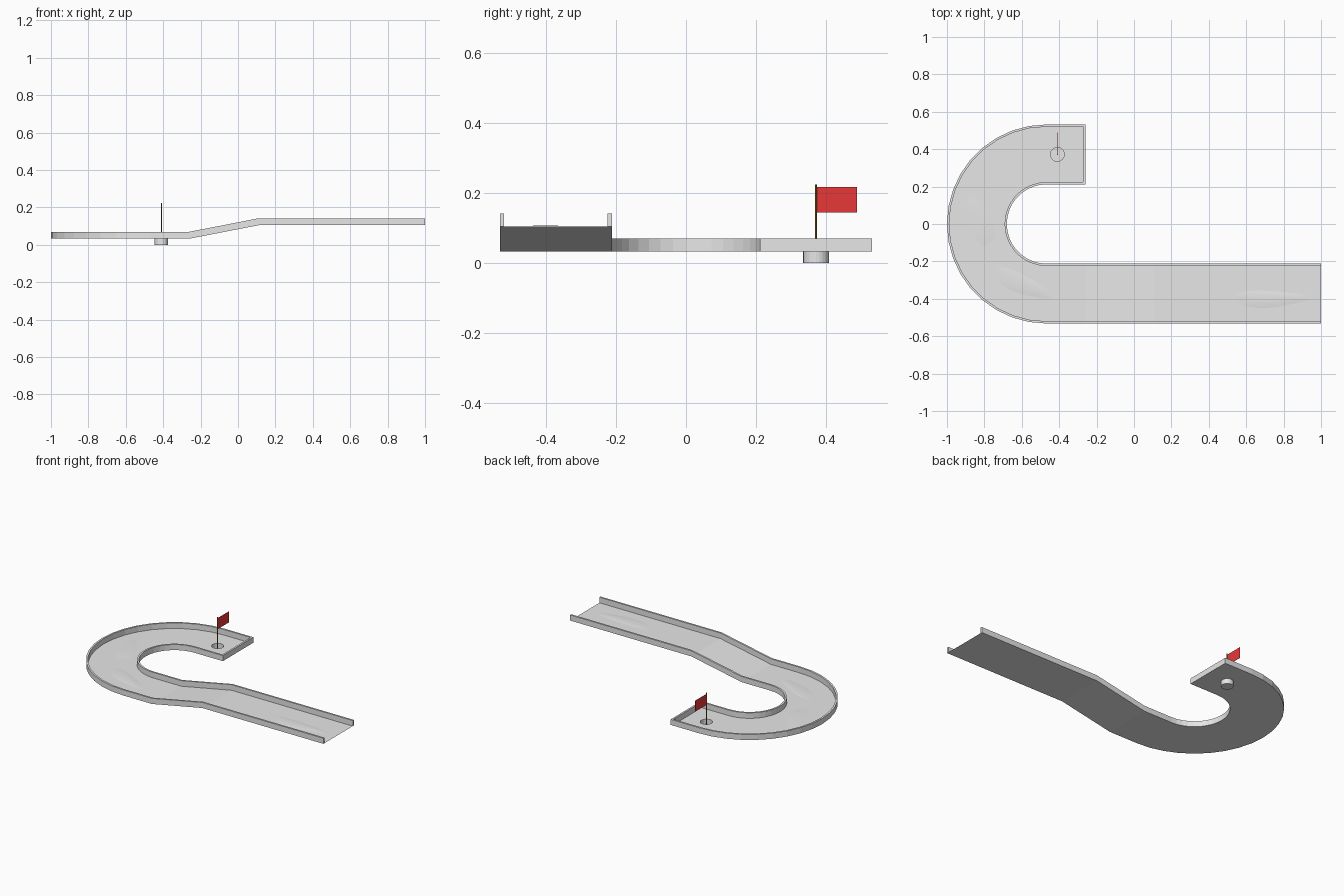
import bpy, bmesh, math

if "Cube" in bpy.data.objects:
    bpy.data.objects.remove(bpy.data.objects["Cube"])

R_IN, R_OUT, WALL_T, WALL_H = 0.212, 0.532, 0.012, 0.037
ARC_X, END_X, LOW, HIGH = -0.468, -0.26, 0.033, 0.105
CUP = (-0.41, 0.372)
CUP_R = 0.037


def material(name, rgb):
    m = bpy.data.materials.new(name)
    m.diffuse_color = (*rgb, 1)
    m.use_nodes = True
    m.node_tree.nodes["Principled BSDF"].inputs["Base Color"].default_value = m.diffuse_color
    return m


GREY = material("light grey", (0.8, 0.8, 0.8))
RED = material("flag red", (1.0, 0.05, 0.05))
BROWN = material("pole brown", (0.3, 0.17, 0.02))


def finish(bm, name, mat, recalc=True):
    if recalc:
        bmesh.ops.recalc_face_normals(bm, faces=bm.faces)
    me = bpy.data.meshes.new(name)
    bm.to_mesh(me)
    bm.free()
    me.materials.append(mat)
    ob = bpy.data.objects.new(name, me)
    bpy.context.collection.objects.link(ob)
    return ob


# Stations along the lane: (base x, floor height, outward angle)
SEGS = 18
stations = [(1.0, HIGH, -90), (0.11, HIGH, -90), (END_X, LOW, -90)]
stations += [(ARC_X, LOW, -90 - 180 * i / SEGS) for i in range(SEGS + 1)]
stations += [(END_X, LOW, -270)]


def place(st, r, h=0.0):
    x, z, a = st
    a = math.radians(a)
    return (x + r * math.cos(a), r * math.sin(a), z + h)


def sweep(bm, profile, path, closed):
    rings = [[bm.verts.new(place(s, r, h)) for r, h in profile] for s in path]
    n = len(profile)
    for a, b in zip(rings, rings[1:]):
        for i in range(n if closed else n - 1):
            j = (i + 1) % n
            bm.faces.new((a[i], a[j], b[j], b[i]))
    if closed:
        bm.faces.new(rings[0])
        bm.faces.new(rings[-1])


def circle(bm, z, n=24):
    return [bm.verts.new((CUP[0] + CUP_R * math.cos(2 * math.pi * i / n),
                          CUP[1] + CUP_R * math.sin(2 * math.pi * i / n), z))
            for i in range(n)]


# Lane floor, with a round hole in the last stretch
bm = bmesh.new()
sweep(bm, [(R_IN, 0), (R_OUT, 0)], stations[:-1], False)
corners = [bm.verts.new(place(s, r)) for s, r in (
    (stations[-2], R_IN), (stations[-1], R_IN),
    (stations[-1], R_OUT), (stations[-2], R_OUT))]
edges = []
for loop in (corners, circle(bm, LOW)):
    edges += [bm.edges.new((loop[i - 1], loop[i])) for i in range(len(loop))]
bmesh.ops.triangle_fill(bm, use_beauty=True, use_dissolve=False, edges=edges,
                        normal=(0, 0, 1))
for f in bm.faces:
    f.normal_update()
    if f.normal.z < 0:
        f.normal_flip()
finish(bm, "lane_floor", GREY, False)

# Side walls
for name, r0 in (("inner_wall", R_IN), ("outer_wall", R_OUT - WALL_T)):
    r1 = r0 + WALL_T
    bm = bmesh.new()
    sweep(bm, [(r0, 0), (r1, 0), (r1, WALL_H), (r0, WALL_H)], stations, True)
    finish(bm, name, GREY)

# End wall behind the hole
bm = bmesh.new()
r0, r1 = R_IN + WALL_T, R_OUT - WALL_T
sweep(bm, [(r0, 0), (r1, 0), (r1, WALL_H), (r0, WALL_H)],
      [(END_X - WALL_T, LOW, 90), (END_X, LOW, 90)], True)
finish(bm, "end_wall", GREY)

# Cup under the hole
bm = bmesh.new()
top, bottom = circle(bm, LOW), circle(bm, 0)
for i in range(len(top)):
    bm.faces.new((top[i - 1], bottom[i - 1], bottom[i], top[i]))
bm.faces.new(bottom)
finish(bm, "hole_cup", GREY)


# Gentle mounds on the floor
def mound(name, x, y, z, rx, ry, turn, h=0.003):
    bm = bmesh.new()
    n, t = 24, math.radians(turn)
    rings = []
    for k in (1.0, 0.75, 0.4):
        ring = []
        for i in range(n):
            a = 2 * math.pi * i / n
            w = k * (1 + 0.12 * math.sin(3 * a + 1))
            u, v = rx * w * math.cos(a), ry * w * math.sin(a)
            ring.append(bm.verts.new((x + u * math.cos(t) - v * math.sin(t),
                                      y + u * math.sin(t) + v * math.cos(t),
                                      z + 0.0003 + h * (1 - k * k))))
        rings.append(ring)
    for a, b in zip(rings, rings[1:]):
        for i in range(n):
            bm.faces.new((a[i - 1], a[i], b[i], b[i - 1]))
    bm.faces.new(rings[-1])
    ob = finish(bm, name, GREY, False)
    for p in ob.data.polygons:
        p.use_smooth = True


mound("curve_mound_a", -0.82, 0.01, LOW, 0.14, 0.055, 110)
mound("curve_mound_b", -0.60, -0.32, LOW, 0.17, 0.05, -24)
mound("start_mound", 0.72, -0.40, HIGH, 0.2, 0.045, 0)

# Flag pole
bm = bmesh.new()
bmesh.ops.create_cone(bm, cap_ends=True, segments=8, radius1=0.003, radius2=0.003,
                      depth=0.222)
bmesh.ops.translate(bm, verts=bm.verts, vec=(CUP[0], CUP[1] - 0.001, 0.114))
finish(bm, "flag_pole", BROWN)

# Flag
bm = bmesh.new()
bmesh.ops.create_cube(bm, size=1)
bmesh.ops.scale(bm, verts=bm.verts, vec=(0.002, 0.115, 0.072))
bmesh.ops.translate(bm, verts=bm.verts, vec=(CUP[0], 0.4315, 0.181))
finish(bm, "flag", RED)
